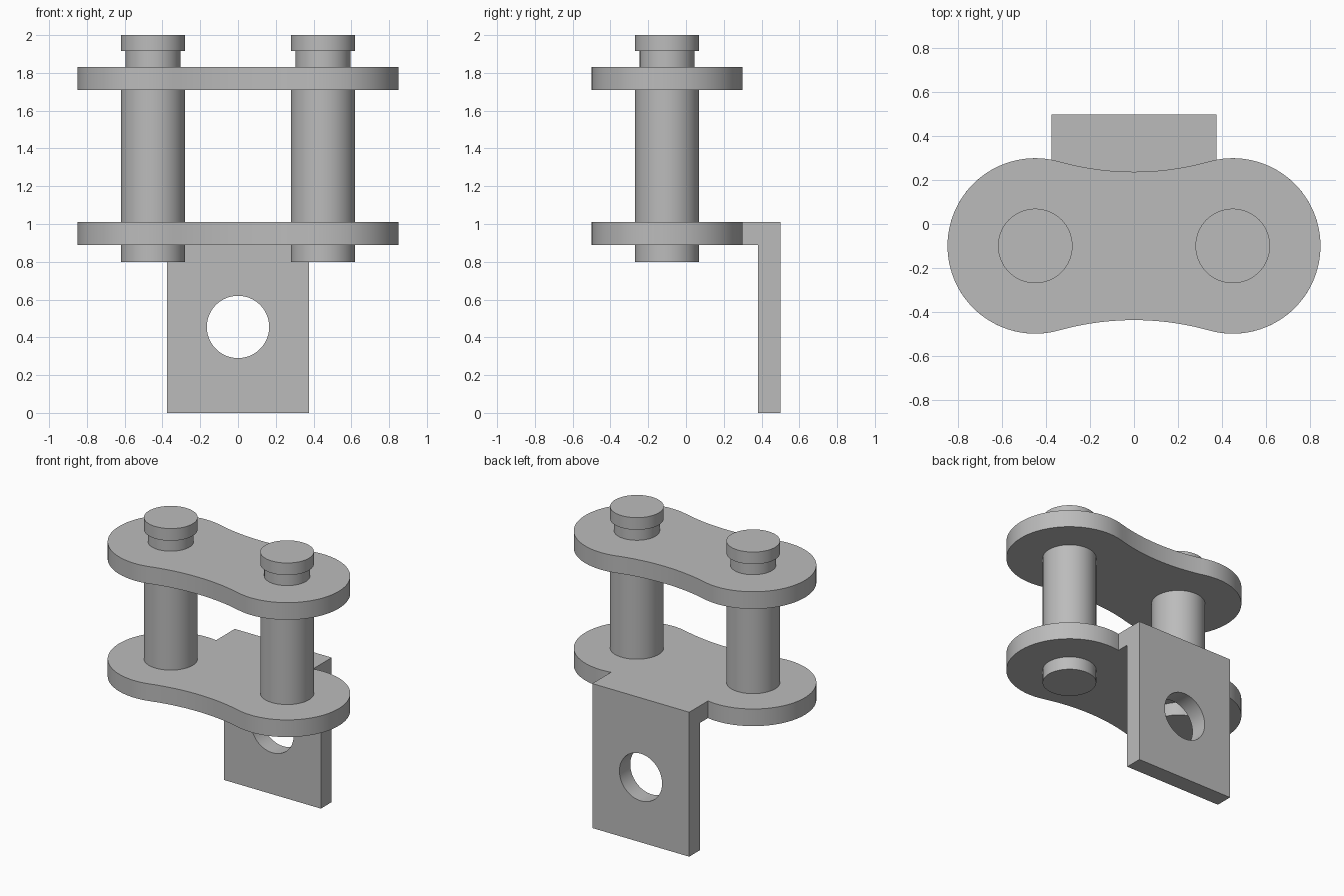
import bpy, bmesh, math
from math import sin, cos, pi

if "Cube" in bpy.data.objects:
    bpy.data.objects.remove(bpy.data.objects["Cube"])

steel = bpy.data.materials.new("grey_steel")
steel.diffuse_color = (0.5, 0.5, 0.5, 1)
steel.use_nodes = True
steel.node_tree.nodes["Principled BSDF"].inputs["Base Color"].default_value = steel.diffuse_color

PX, PY = 0.45, -0.10          # pin spacing and row position
R, WAIST = 0.40, 0.338        # lobe radius and half width of the waist
TAB, HOLE_Z, HOLE_R = 0.375, 0.455, 0.165


def make(name, bm):
    bmesh.ops.recalc_face_normals(bm, faces=bm.faces[:])
    me = bpy.data.meshes.new(name)
    bm.to_mesh(me)
    bm.free()
    me.materials.append(steel)
    ob = bpy.data.objects.new(name, me)
    bpy.context.collection.objects.link(ob)
    return ob


def prism(name, outline, z0, z1):
    bm = bmesh.new()
    face = bm.faces.new([bm.verts.new((x, y, z0)) for x, y in outline])
    ext = bmesh.ops.extrude_face_region(bm, geom=[face], use_keep_orig=True)
    for v in ext["geom"]:
        if isinstance(v, bmesh.types.BMVert):
            v.co.z = z1
    return make(name, bm)


def smooth(ob):
    bpy.ops.object.select_all(action='DESELECT')
    ob.select_set(True)
    bpy.context.view_layer.objects.active = ob
    bpy.ops.object.shade_smooth_by_angle(angle=math.radians(30))


def boolean(ob, other, op):
    mod = ob.modifiers.new(op, 'BOOLEAN')
    mod.object, mod.operation, mod.solver = other, op, 'EXACT'
    bpy.ops.object.select_all(action='DESELECT')
    ob.select_set(True)
    bpy.context.view_layer.objects.active = ob
    bpy.ops.object.modifier_apply(modifier=mod.name)
    bpy.data.objects.remove(other, do_unlink=True)


def arc(cx, cy, r, a0, a1, n):
    return [(cx + r * cos(a0 + (a1 - a0) * i / n), cy + r * sin(a0 + (a1 - a0) * i / n))
            for i in range(n + 1)]


# Waisted link outline: lobes joined by large tangent arcs
big = (PX**2 + WAIST**2 - R**2) / (2 * (R - WAIST))
yc = WAIST + big
t = math.atan2(yc, -PX)                      # tangent angle on the right lobe
w = math.atan2(PX, yc)                       # half sweep of the waist arc
top_waist = arc(0, PY + yc, big, -pi / 2 + w, -pi / 2 - w, 20)
low_waist = arc(0, PY - yc, big, pi / 2 + w, pi / 2 - w, 20)


def link_outline(tab):
    e = math.acos((TAB - PX) / R) if tab else t
    right = arc(PX, PY, R, -t, e, 56)
    left = arc(-PX, PY, R, pi - e, pi + t, 56)
    back = [(TAB, 0.5), (-TAB, 0.5)] if tab else top_waist[1:-1]
    return right + back + left + low_waist[1:-1]


# Upper link plate
smooth(prism("upper_link_plate", link_outline(False), 1.71, 1.83))

# Lower link plate with its bent-down attachment tab and round hole
lower = prism("lower_link_plate_with_tab", link_outline(True), 0.89, 1.01)
tab = prism("tab", [(-TAB, 0.38), (TAB, 0.38), (TAB, 0.5), (-TAB, 0.5)], 0, 1.01)
boolean(lower, tab, 'UNION')
bm = bmesh.new()
bmesh.ops.create_cone(bm, cap_ends=True, segments=64, radius1=HOLE_R, radius2=HOLE_R, depth=0.4)
for v in bm.verts:
    x, y, z = v.co
    v.co = (x, 0.44 + z, HOLE_Z + y)
cutter = make("hole_cutter", bm)
cutter.hide_render = True
boolean(lower, cutter, 'DIFFERENCE')
smooth(lower)

# Stepped pins: body, narrow neck, and head
profile = [(0, 0.80), (0.17, 0.80), (0.17, 1.72), (0.145, 1.72),
           (0.145, 1.915), (0.17, 1.915), (0.17, 2.0), (0, 2.0)]
for side, name in ((-1, "left_pin"), (1, "right_pin")):
    bm = bmesh.new()
    vs = [bm.verts.new((side * PX + r, PY, z)) for r, z in profile]
    es = [bm.edges.new(p) for p in zip(vs, vs[1:])]
    bmesh.ops.spin(bm, geom=vs + es, cent=(side * PX, PY, 0), axis=(0, 0, 1),
                   angle=2 * pi, steps=64, use_duplicate=False)
    bmesh.ops.remove_doubles(bm, verts=bm.verts[:], dist=1e-4)
    smooth(make(name, bm))
